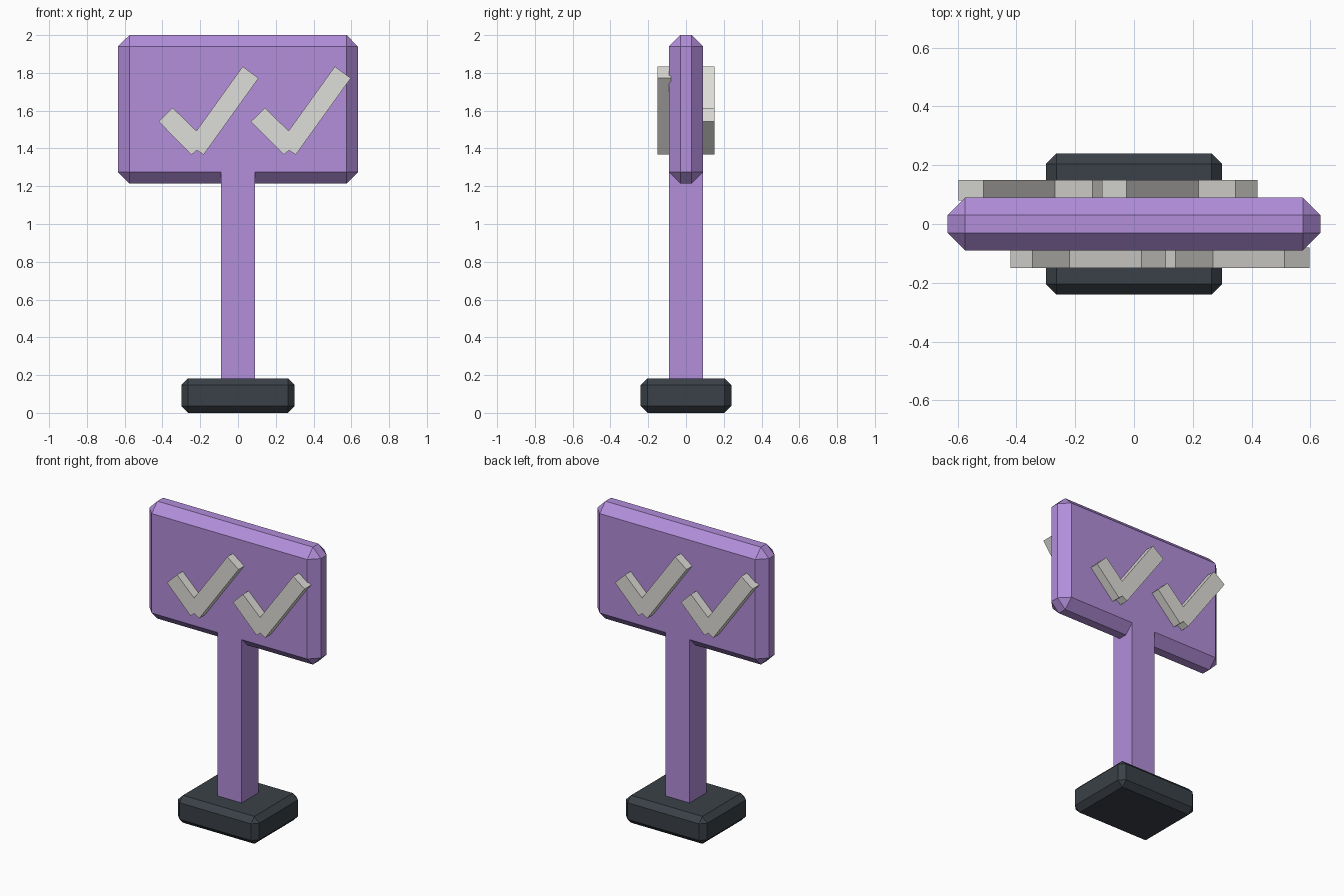
import bpy, bmesh
from mathutils import Matrix, Vector

cube = bpy.data.objects.get("Cube")
if cube:
    bpy.data.objects.remove(cube, do_unlink=True)


def make_material(name, srgb):
    rgb = [((c / 255 + 0.055) / 1.055) ** 2.4 for c in srgb]
    mat = bpy.data.materials.new(name)
    mat.use_nodes = True
    mat.diffuse_color = (*rgb, 1)
    mat.node_tree.nodes["Principled BSDF"].inputs["Base Color"].default_value = (*rgb, 1)
    return mat


purple = make_material("purple", (178, 142, 218))
charcoal = make_material("charcoal", (58, 65, 71))
pale_grey = make_material("pale grey", (222, 221, 216))


def finish(bm, name, mat):
    bmesh.ops.recalc_face_normals(bm, faces=bm.faces)
    mesh = bpy.data.meshes.new(name)
    bm.to_mesh(mesh)
    bm.free()
    mesh.materials.append(mat)
    obj = bpy.data.objects.new(name, mesh)
    bpy.context.collection.objects.link(obj)
    return obj


def box(name, mat, half_x, half_y, z0, z1, chamfer=0):
    bm = bmesh.new()
    size = Matrix.Diagonal((2 * half_x, 2 * half_y, z1 - z0, 1))
    bmesh.ops.create_cube(bm, size=1, matrix=Matrix.Translation((0, 0, (z0 + z1) / 2)) @ size)
    if chamfer:
        bmesh.ops.bevel(bm, geom=bm.edges[:], offset=chamfer, segments=1,
                        profile=0.5, affect='EDGES')
    return finish(bm, name, mat)


# Base, post and board
box("base", charcoal, 0.3, 0.24, 0, 0.183, 0.036)
box("post", purple, 0.09, 0.09, 0.17, 1.275)
box("board", purple, 0.635, 0.09, 1.215, 2.0, 0.06)

# Raised tick marks, the same pair on front and back
TICK = [(-0.42, 1.542), (-0.246, 1.367), (-0.218, 1.39), (-0.182, 1.367),
        (0.109, 1.772), (0.025, 1.834), (-0.22, 1.493), (-0.346, 1.615)]


def tick(name, offset, turn):
    bm = bmesh.new()
    face = bm.faces.new([bm.verts.new((x + offset, -0.15, z)) for x, z in TICK])
    side = bmesh.ops.extrude_face_region(bm, geom=[face])
    moved = [v for v in side["geom"] if isinstance(v, bmesh.types.BMVert)]
    bmesh.ops.translate(bm, verts=moved, vec=Vector((0, 0.07, 0)))
    bmesh.ops.transform(bm, verts=bm.verts, matrix=Matrix.Rotation(turn, 4, 'Z'))
    finish(bm, name, pale_grey)


for side_name, turn in (("front", 0), ("back", 3.14159265)):
    tick(side_name + "_tick_first", 0, turn)
    tick(side_name + "_tick_second", 0.488, turn)
